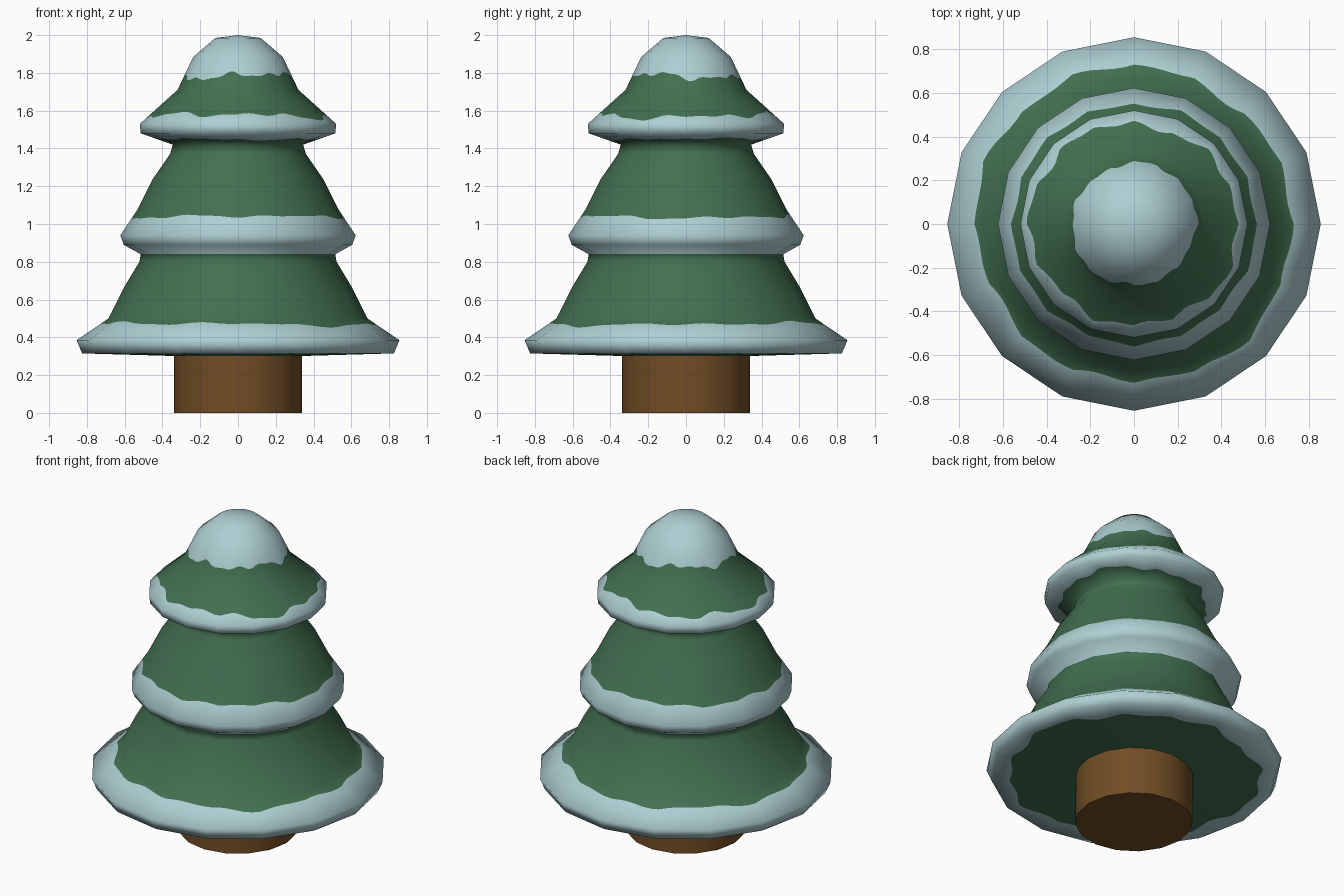
import bpy, bmesh, math
from mathutils import Vector

if "Cube" in bpy.data.objects:
    bpy.data.objects.remove(bpy.data.objects["Cube"])

SIDES, SUB = 16, 6
N = SIDES * SUB


def material(name, rgb):
    m = bpy.data.materials.new(name)
    m.diffuse_color = (*rgb, 1)
    m.use_nodes = True
    m.node_tree.nodes["Principled BSDF"].inputs["Base Color"].default_value = m.diffuse_color
    return m


snow = material("pale_snow", (0.42, 0.62, 0.645))
green = material("pine_green", (0.053, 0.16, 0.08))
brown = material("trunk_brown", (0.165, 0.074, 0.018))

# Foliage profile from tip to underside. (r, z) is a corner of the profile;
# (t, amplitude, phase) is a wavy colour edge sliding between its neighbours.
# Every wavy edge and the "switch" marker swap snow and green.
PROFILE = [
    (0.12, 1.985), (0.237, 1.885),
    (0.58, 0.16, 0.4),                      # tip cap edge
    (0.32, 1.71),
    (0.76, 0.13, 2.2),                      # top tier snow, upper edge
    (0.52, 1.53), (0.515, 1.48),
    (0.5, 0.14, 4.1),                       # top tier snow, lower edge
    (0.345, 1.42), (0.36, 1.37), (0.45, 1.24), (0.53, 1.08),
    (0.30, 0.10, 1.3),                      # middle tier snow, upper edge
    (0.623, 0.94), (0.605, 0.89), (0.515, 0.84), "switch",
    (0.522, 0.80), (0.60, 0.67), (0.685, 0.50),
    (0.26, 0.13, 3.0),                      # bottom tier snow, upper edge
    (0.855, 0.385), (0.825, 0.315),
    (0.2, 0.08, 5.2),                       # bottom tier snow, underside edge
    (0.30, 0.30),
]


def wave(a, phase):
    return (0.4 * math.sin(2 * a + phase) + 0.35 * math.sin(5 * a + 2 * phase)
            + 0.3 * math.sin(9 * a + 3 * phase) + 0.2 * math.sin(16 * a + phase))


def on_polygon(j):
    """Point on a unit 16-gon, with SUB steps on each side."""
    k, f = divmod(j, SUB)
    a, b = (2 * math.pi * i / SIDES for i in (k, k + 1))
    p, q = Vector((math.cos(a), math.sin(a), 0)), Vector((math.cos(b), math.sin(b), 0))
    return p.lerp(q, f / SUB)


def build_foliage():
    bm = bmesh.new()
    tip = bm.verts.new((0, 0, 2.0))
    rings, mats, current = [], [], 0
    for i, row in enumerate(PROFILE):
        if row == "switch":
            current = 1 - current
            mats[-1] = current
            continue
        ring = []
        for j in range(N):
            u = on_polygon(j)
            if len(row) == 3:
                t = row[0] + row[1] * wave(2 * math.pi * j / N, row[2])
                (r0, z0), (r1, z1) = PROFILE[i - 1], PROFILE[i + 1]
                r, z = r0 + (r1 - r0) * t, z0 + (z1 - z0) * t
            else:
                r, z = row
            ring.append(bm.verts.new((u.x * r, u.y * r, z)))
        if len(row) == 3:
            current = 1 - current
        rings.append(ring)
        mats.append(current)                # colour of the band below this ring
    for j in range(N):
        k = (j + 1) % N
        bm.faces.new((tip, rings[0][j], rings[0][k]))
        for a, b, m in zip(rings, rings[1:], mats):
            bm.faces.new((a[j], b[j], b[k], a[k])).material_index = m
    bm.faces.new(rings[-1][::-1]).material_index = 1
    for f in bm.faces:
        f.smooth = True
    bm.normal_update()
    # Round normals: keep the slope, turn the heading to the true angle
    normals = []
    for v in bm.verts:
        flat = Vector((v.co.x, v.co.y, 0))
        if flat.length < 1e-6:
            normals.append(Vector((0, 0, 1)))
            continue
        flat.normalize()
        n = flat * v.normal.dot(flat) + Vector((0, 0, v.normal.z))
        normals.append(n.normalized())
    me = bpy.data.meshes.new("foliage")
    bm.to_mesh(me)
    bm.free()
    me.materials.append(snow)
    me.materials.append(green)
    me.normals_split_custom_set_from_vertices(normals)
    ob = bpy.data.objects.new("foliage", me)
    bpy.context.collection.objects.link(ob)


build_foliage()

# Trunk
bpy.ops.mesh.primitive_cylinder_add(vertices=SIDES, radius=0.34, depth=0.305,
                                    location=(0, 0, 0.1525), rotation=(0, 0, 0))
trunk = bpy.context.object
trunk.name = "trunk"
trunk.data.materials.append(brown)
bpy.ops.object.shade_smooth_by_angle(angle=math.radians(40))
